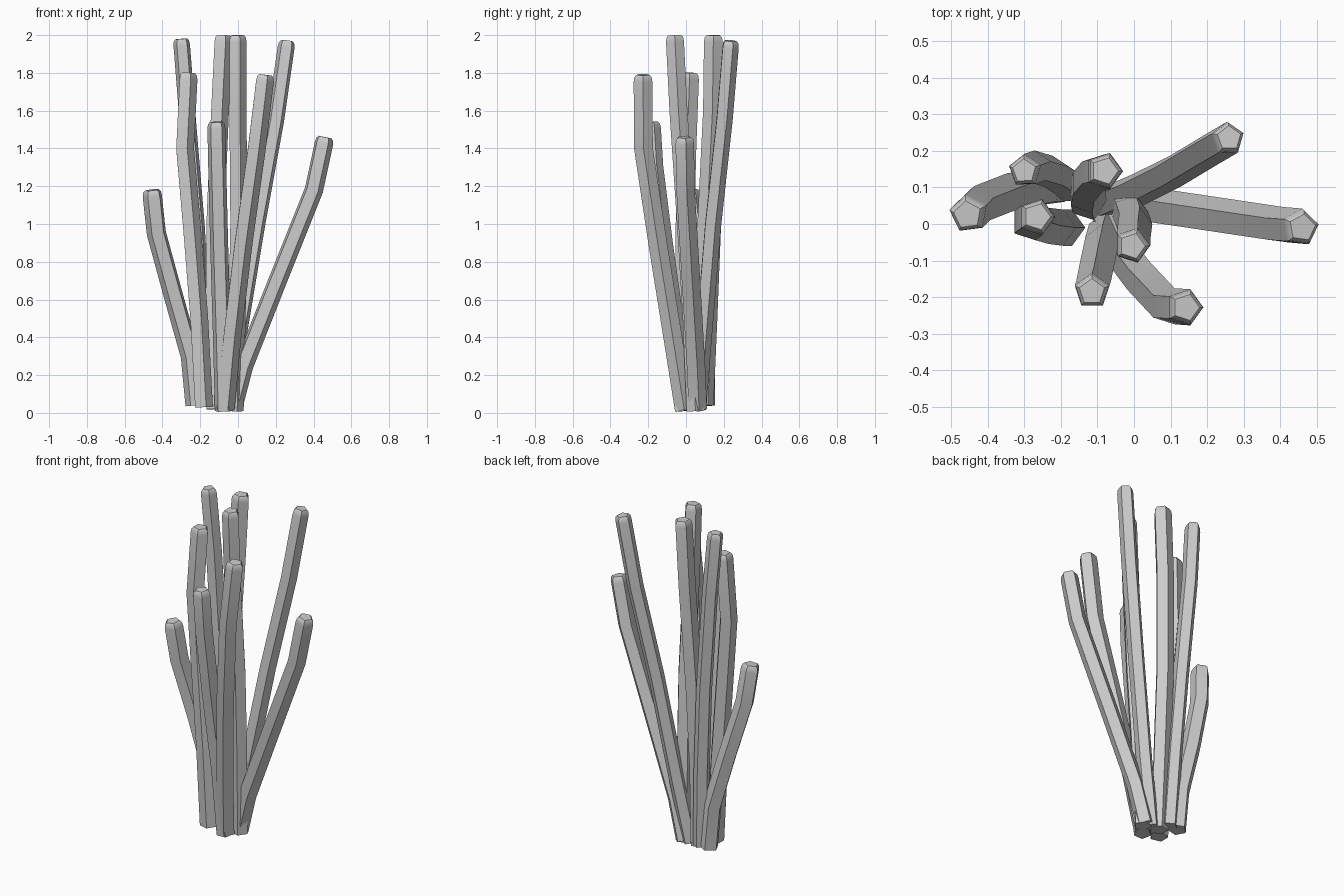
import bpy, bmesh, math
from mathutils import Vector

if "Cube" in bpy.data.objects:
    bpy.data.objects.remove(bpy.data.objects["Cube"])

SIDES = 5


def stem(name, path, r, phase):
    """Five-sided tube along a path, with a flat base and a softly rounded tip."""
    pts = [Vector(p) for p in path]
    end = (pts[-1] - pts[-2]).normalized()
    tip = pts[-1]
    # rounded tip: three shrinking rings
    pts[-1] = tip - end * 0.035
    radii = [r] * len(pts)
    pts += [tip - end * 0.012, tip]
    radii += [r * 0.93, r * 0.72]
    n = len(pts)
    bm = bmesh.new()
    rings = []
    for i, (p, rad) in enumerate(zip(pts, radii)):
        t = (pts[min(i + 1, n - 1)] - pts[max(i - 1, 0)]).normalized()
        u = Vector((1, 0, 0))
        u = (u - t * u.dot(t)).normalized()
        v = t.cross(u)
        ring = []
        for k in range(SIDES):
            a = math.radians(phase) + math.tau * k / SIDES
            ring.append(bm.verts.new(p + (u * math.cos(a) + v * math.sin(a)) * rad))
        rings.append(ring)
    for a, b in zip(rings, rings[1:]):
        for k in range(SIDES):
            j = (k + 1) % SIDES
            bm.faces.new((a[k], a[j], b[j], b[k]))
    bm.faces.new(rings[0][::-1])
    bm.faces.new(rings[-1])
    me = bpy.data.meshes.new(name)
    bm.to_mesh(me)
    bm.free()
    ob = bpy.data.objects.new(name, me)
    bpy.context.collection.objects.link(ob)
    bpy.ops.object.select_all(action='DESELECT')
    bpy.context.view_layer.objects.active = ob
    ob.select_set(True)
    bpy.ops.object.shade_smooth_by_angle(angle=math.radians(50))


# Each stem: name, centre line from base to tip, radius, turn of the cross-section
stem("stem_back_right", [(-.07, .06, .02), (.0, .09, .4), (.10, .14, 1.0),
                         (.20, .20, 1.55), (.26, .235, 1.97)], .047, 20)
stem("stem_right", [(-.03, .06, .02), (.03, .05, .25), (.20, .025, .68),
                    (.40, -.005, 1.18), (.46, -.01, 1.46)], .052, 10)
stem("stem_front_right", [(-.07, -.01, .02), (-.035, -.07, .4), (.025, -.15, .9),
                          (.095, -.225, 1.4), (.142, -.228, 1.79)], .052, 0)
stem("stem_front", [(-.075, -.015, .01), (-.085, -.05, .4), (-.10, -.12, .9),
                    (-.11, -.17, 1.3), (-.115, -.185, 1.54)], .05, 18)
stem("stem_centre_right", [(-.02, .05, .01), (-.01, .03, .5), (.0, .0, 1.0),
                           (-.005, -.04, 1.6), (-.005, -.06, 2.0)], .05, 0)
stem("stem_back", [(-.125, .06, .02), (-.13, .08, .5), (-.125, .11, 1.0),
                   (-.10, .14, 1.6), (-.08, .145, 2.0)], .052, 0)
stem("stem_back_left", [(-.17, .10, .04), (-.19, .12, .5), (-.22, .14, 1.0),
                        (-.27, .155, 1.6), (-.30, .145, 1.98)], .046, 20)
stem("stem_front_left", [(-.185, -.01, .03), (-.21, -.01, .5), (-.25, -.005, 1.0),
                         (-.285, .005, 1.4), (-.265, .02, 1.8)], .052, 0)
stem("stem_left", [(-.225, .10, .04), (-.25, .10, .3), (-.34, .085, .62),
                   (-.43, .05, .95), (-.455, .025, 1.18)], .054, 26)
